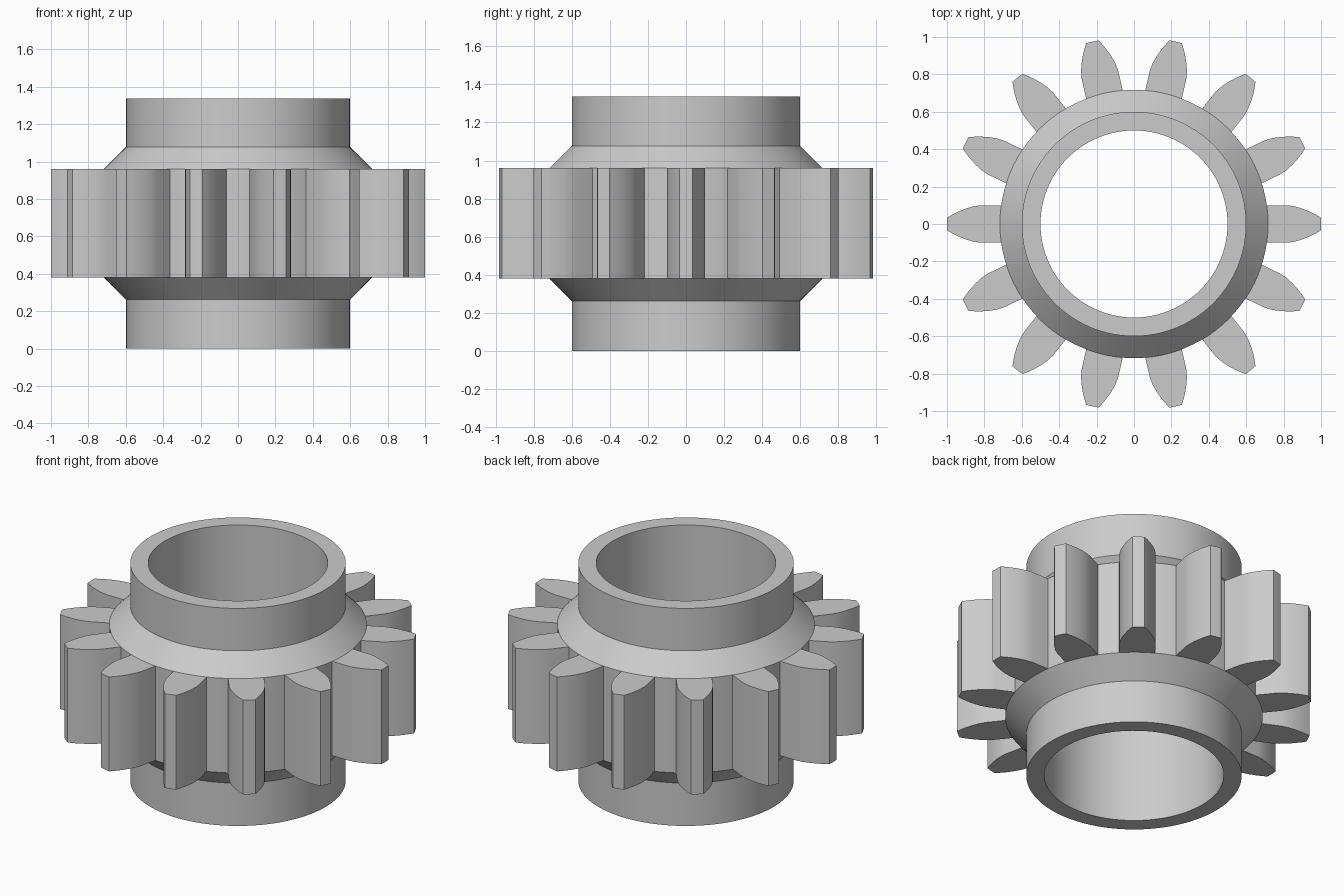
import bpy, bmesh, math

if "Cube" in bpy.data.objects:
    bpy.data.objects.remove(bpy.data.objects["Cube"])

steel = bpy.data.materials.new("light_grey")
steel.diffuse_color = (0.6, 0.6, 0.6, 1)
steel.use_nodes = True
steel.node_tree.nodes["Principled BSDF"].inputs["Base Color"].default_value = steel.diffuse_color


def finish(name, bm, angle):
    bmesh.ops.recalc_face_normals(bm, faces=bm.faces)
    mesh = bpy.data.meshes.new(name)
    bm.to_mesh(mesh)
    bm.free()
    mesh.materials.append(steel)
    obj = bpy.data.objects.new(name, mesh)
    bpy.context.collection.objects.link(obj)
    bpy.ops.object.select_all(action='DESELECT')
    obj.select_set(True)
    bpy.context.view_layer.objects.active = obj
    bpy.ops.object.shade_smooth_by_angle(angle=math.radians(angle))
    return obj


# Hollow hub: closed (radius, height) profile turned around the z axis
SEGMENTS = 96
profile = [(0.5, 0), (0.6, 0), (0.6, 0.263), (0.717, 0.38),
           (0.717, 0.96), (0.6, 1.077), (0.6, 1.337), (0.5, 1.337)]
bm = bmesh.new()
rings = []
for i in range(SEGMENTS):
    a = 2 * math.pi * i / SEGMENTS
    rings.append([bm.verts.new((r * math.cos(a), r * math.sin(a), z)) for r, z in profile])
for i in range(SEGMENTS):
    p, q = rings[i], rings[(i + 1) % SEGMENTS]
    for j in range(len(profile)):
        k = (j + 1) % len(profile)
        bm.faces.new((p[j], q[j], q[k], p[k]))
finish("hub", bm, 30)

# Gear teeth: mirrored flank outline, extruded and repeated around the hub
TEETH = 14
flank = [(0.68, 0.1), (0.82, 0.1), (0.86, 0.094), (0.90, 0.082),
         (0.94, 0.066), (0.97, 0.051), (0.999, 0.034)]
outline = flank + [(1.0, 0)] + [(x, -y) for x, y in reversed(flank)]
bm = bmesh.new()
for t in range(TEETH):
    a = 2 * math.pi * t / TEETH
    c, s = math.cos(a), math.sin(a)
    low, high = ([bm.verts.new((x * c - y * s, x * s + y * c, z)) for x, y in outline]
                 for z in (0.38, 0.96))
    bm.faces.new(low)
    bm.faces.new(high)
    for j in range(len(outline)):
        k = (j + 1) % len(outline)
        bm.faces.new((low[j], low[k], high[k], high[j]))
finish("gear_teeth", bm, 30)
